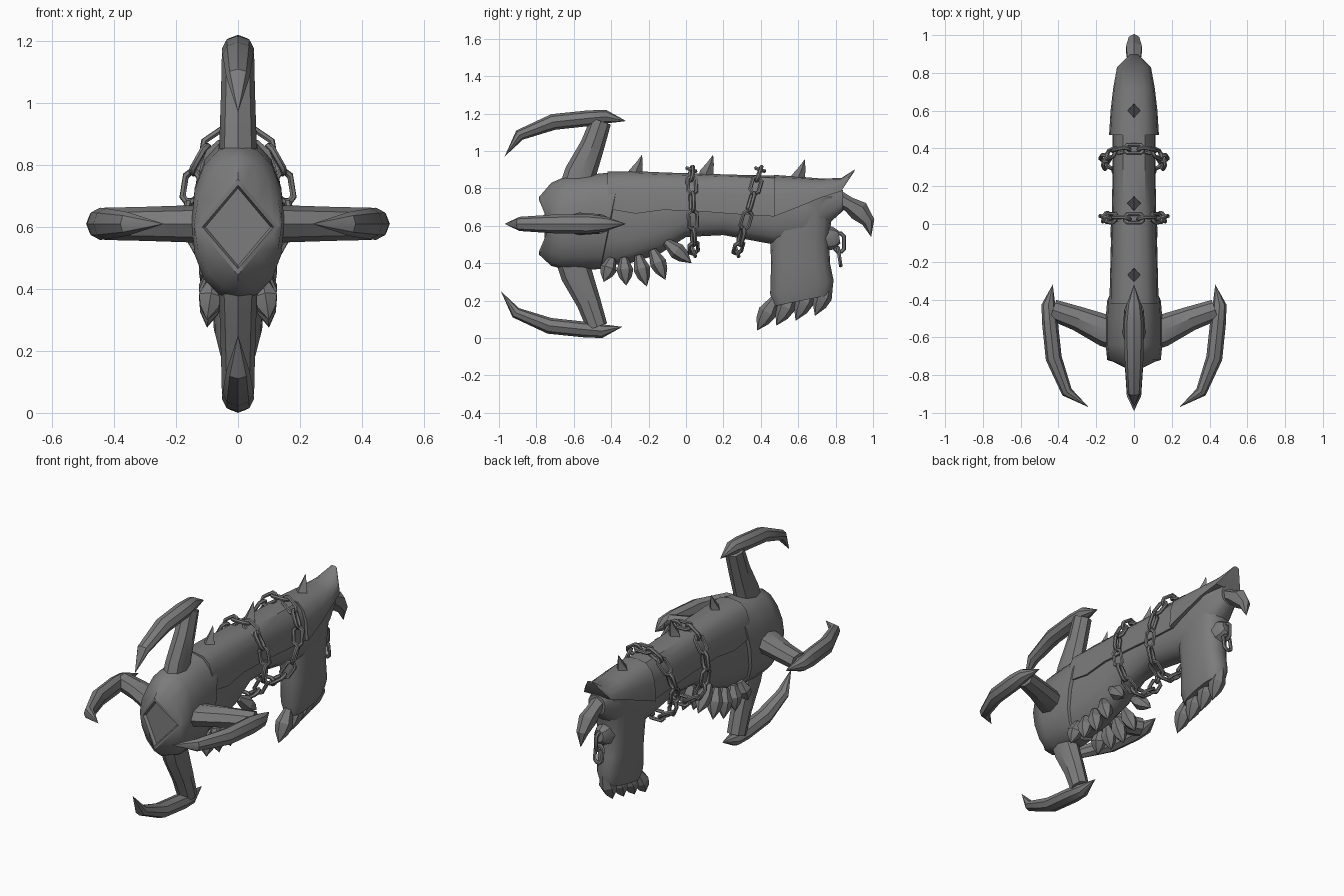
import bpy, bmesh, math
from mathutils import Vector, Matrix

cube = bpy.data.objects.get("Cube")
if cube:
    bpy.data.objects.remove(cube, do_unlink=True)

grey = bpy.data.materials.new("dark grey")
grey.use_nodes = True
grey.diffuse_color = (0.2, 0.2, 0.2, 1)
for node in grey.node_tree.nodes:
    if node.type == "BSDF_PRINCIPLED":
        node.inputs["Base Color"].default_value = (0.2, 0.2, 0.2, 1)
        node.inputs["Roughness"].default_value = 0.7

X, Y, Z = Vector((1, 0, 0)), Vector((0, 1, 0)), Vector((0, 0, 1))


def finish(name, bm, angle=35):
    bmesh.ops.recalc_face_normals(bm, faces=bm.faces)
    mesh = bpy.data.meshes.new(name)
    bm.to_mesh(mesh)
    bm.free()
    mesh.materials.append(grey)
    for poly in mesh.polygons:
        poly.use_smooth = True
    mesh.set_sharp_from_angle(angle=math.radians(angle))
    obj = bpy.data.objects.new(name, mesh)
    bpy.context.collection.objects.link(obj)
    return obj


def loft(name, rings, angle=35):
    """Skin a list of equal-length point rings and cap both ends."""
    bm = bmesh.new()
    loops = [[bm.verts.new(p) for p in ring] for ring in rings]
    n = len(loops[0])
    for a, b in zip(loops, loops[1:]):
        for i in range(n):
            j = (i + 1) % n
            bm.faces.new((a[i], a[j], b[j], b[i]))
    bm.faces.new(loops[0])
    bm.faces.new(loops[-1])
    bmesh.ops.remove_doubles(bm, verts=bm.verts, dist=0.0005)
    return finish(name, bm, angle)


def section(y, top, bottom, width, power=0.8, half=False, slant=0, n=16):
    """Rounded cross-section across y; half gives a dome standing on bottom."""
    mid = bottom if half else (top + bottom) / 2
    count = n // 2 + 1 if half else n
    ring = []
    for i in range(count):
        a = 2 * math.pi * i / n
        c, s = math.cos(a), math.sin(a)
        x = math.copysign(abs(c) ** power, c) * width
        z = mid + math.copysign(abs(s) ** power, s) * (top - mid)
        ring.append(Vector((x, y + slant * (z - 0.61), z)))
    return ring


def tube(name, path, side, sides=8, angle=35):
    """Path of (point, thickness, width); width runs along the side axis."""
    rings = []
    for i, (p, thick, width) in enumerate(path):
        tangent = path[min(i + 1, len(path) - 1)][0] - path[max(i - 1, 0)][0]
        up = tangent.cross(side).normalized()
        rings.append([p + up * thick * math.cos(2 * math.pi * k / sides)
                      + side * width * math.sin(2 * math.pi * k / sides) for k in range(sides)])
    return loft(name, rings, angle)


def claw(name, base, tip, r, sides=6):
    base, tip = Vector(base), Vector(tip)
    path = [(base.lerp(tip, t), r * k, r * k) for t, k in ((-.15, .45), (.35, 1), (.65, .75), (1, 0))]
    return tube(name, path, (tip - base).cross(X).cross(tip - base).normalized(), sides, 25)


def link(name, center, along, normal):
    """One oval chain link."""
    along = along.normalized()
    normal = (normal - along * normal.dot(along)).normalized()
    turn = Matrix((along, normal.cross(along), normal)).transposed()
    bm = bmesh.new()
    rings = []
    for i in range(8):
        a = 2 * math.pi * (i + 0.5) / 8
        out = Vector((math.cos(a), math.sin(a), 0))
        hub = out * 0.026 + X * math.copysign(0.024, out.x)
        rings.append([bm.verts.new(center + turn @ (hub + (out * math.cos(b) + Z * math.sin(b)) * 0.011))
                      for b in (math.pi * k / 3 for k in range(6))])
    for i in range(8):
        a, b = rings[i], rings[(i + 1) % 8]
        for k in range(6):
            bm.faces.new((a[k], a[(k + 1) % 6], b[(k + 1) % 6], b[k]))
    return finish(name, bm, 50)


# Head shell with a recessed, keeled diamond on its front
head = loft("head_shell", [
    section(-0.765, .725, .475, .105, 2), section(-0.785, .735, .465, .115, 2),
    section(-0.785, .755, .445, .13, 2), section(-0.72, .83, .385, .142, 1.1),
    section(-0.64, .865, .365, .15, .9), section(-0.5, .875, .365, .15, .9),
    section(-0.41, .89, .37, .142, .85, slant=.2), section(-0.405, .87, .39, .12, .85, slant=.2)])
for v in head.data.vertices:
    if v.co.y < -0.755:
        v.co.y += 0.5 * abs(v.co.x)

# Core body, from the head back to the rear hook
loft("core_body", [
    section(-0.45, .865, .385, .125), section(-0.3, .87, .4, .12), section(-0.14, .87, .45, .112),
    section(0, .865, .54, .108), section(0.2, .86, .55, .105), section(0.47, .855, .5, .105),
    section(0.62, .845, .5, .105), section(0.75, .835, .6, .088), section(0.84, .79, .68, .055)])

# Overlapping armour on the back
loft("back_plate", [section(-0.42, .89, .69, .13, .7, True), section(-0.27, .892, .665, .127, .7, True),
                    section(-0.12, .885, .685, .122, .7, True), section(0.1, .878, .675, .116, .7, True),
                    section(0.3, .872, .66, .114, .7, True), section(0.47, .868, .65, .114, .7, True)])
loft("tail_plate", [section(0.47, .872, .65, .132, .7, True), section(0.6, .863, .70, .124, .75, True),
                    section(0.72, .853, .75, .11, .8, True), section(0.83, .855, .785, .09, .9, True),
                    section(0.9, .9, .89, .02, 1, True)])

# Grip: rings stacked downwards as (front, back, height, half width)
grip = []
for front, back, z, w in ((.46, .82, .76, .1), (.44, .78, .65, .1), (.45, .765, .53, .095),
                          (.455, .77, .4, .085), (.45, .79, .27, .078), (.47, .77, .2, .06)):
    mid, half = (front + back) / 2, (back - front) / 2
    ring = []
    for i in range(16):
        c, s = math.cos(math.pi * i / 8), math.sin(math.pi * i / 8)
        y = mid + math.copysign(abs(c) ** .7, c) * half
        lift = (y - .62) * .2 if z < .35 else 0
        ring.append(Vector((math.copysign(abs(s) ** .8, s) * w, y, z + lift)))
    grip.append(ring)
loft("grip", grip, 40)

# Claws below the grip
for i in range(4):
    y, z = 0.465 + i * 0.097, 0.19 + i * 0.03
    claw("grip_claw", (0, y, z), (0, y - 0.085 + i * .006, z - 0.15 - i * .004), 0.05)

# Two rows of claws under the belly
for side in (1, -1):
    for by, bz, ty, tz in ((-.40, .41, -.44, .30), (-.33, .41, -.32, .28), (-.25, .42, -.21, .275),
                           (-.17, .45, -.11, .31), (-.09, .50, .03, .40)):
        claw("belly_claw", (side * .08, by, bz), (side * .1, ty, tz), 0.045)

# Spikes along the spine
for y in (-.27, .11, .6):
    z = .885 if y < .5 else .86
    tube("spine_spike", [(Vector((0, y, z - .03)), .045, .04), (Vector((0, y, z)), .037, .034),
                         (Vector((0, y + .022, z + .05)), .018, .015),
                         (Vector((0, y + .035, z + .095)), 0, 0)], X, 4, 20)

# Four hooked arms around the head
for name, out, offset, shift in (("top", Z, 0, 0), ("bottom", -Z, 0, -.02),
                                 ("left", X, -.12, 0), ("right", -X, -.12, 0)):
    across = out.cross(Y)

    def at(y, r):
        return Vector((0, y + shift, .61)) + out * (r + offset)

    tube(name + "_arm", [(at(-.59, .18), .09, .065), (at(-.565, .27), .085, .06),
                         (at(-.5, .42), .065, .055), (at(-.455, .55), .056, .052)], across)
    tube(name + "_hook", [(at(-.32, .55), 0, 0), (at(-.43, .573), .037, .04), (at(-.52, .565), .042, .052),
                          (at(-.71, .545), .043, .05), (at(-.89, .475), .03, .038),
                          (at(-.97, .36), 0, 0)], across)

# Hooked beak at the rear
tube("rear_beak", [(Vector((0, .78, .76)), .05, .05), (Vector((0, .87, .715)), .04, .04),
                   (Vector((0, .925, .68)), .056, .048), (Vector((0, .975, .62)), .035, .032),
                   (Vector((0, .99, .54)), 0, 0)], X, 6, 30)

# Stub on the grip with a hanging chain
tube("chain_stub", [(Vector((0, .72, .53)), .07, .06), (Vector((0, .79, .535)), .06, .05),
                    (Vector((0, .82, .54)), .035, .03)], X)
link("hanging_link", Vector((0, .82, .51)), Z, X)
link("hanging_link", Vector((0, .82, .435)), Z + Y * -.15, Y)

# Two chains wrapped around the body
for y, lean in ((.035, -.03), (.335, .28)):
    for i in range(14):
        a = 2 * math.pi * (i + .5) / 14
        c, s = math.cos(a), math.sin(a)
        center = Vector((c * .155, y + s * .22 * lean, .68 + s * .22))
        along = Vector((-s * .155, c * .22 * lean, c * .22))
        outward = Vector((c * .22, 0, s * .155)).normalized()
        facing = outward + Y * .35 if i % 2 else Y - outward * .35
        link("chain_link", center, along, facing)
